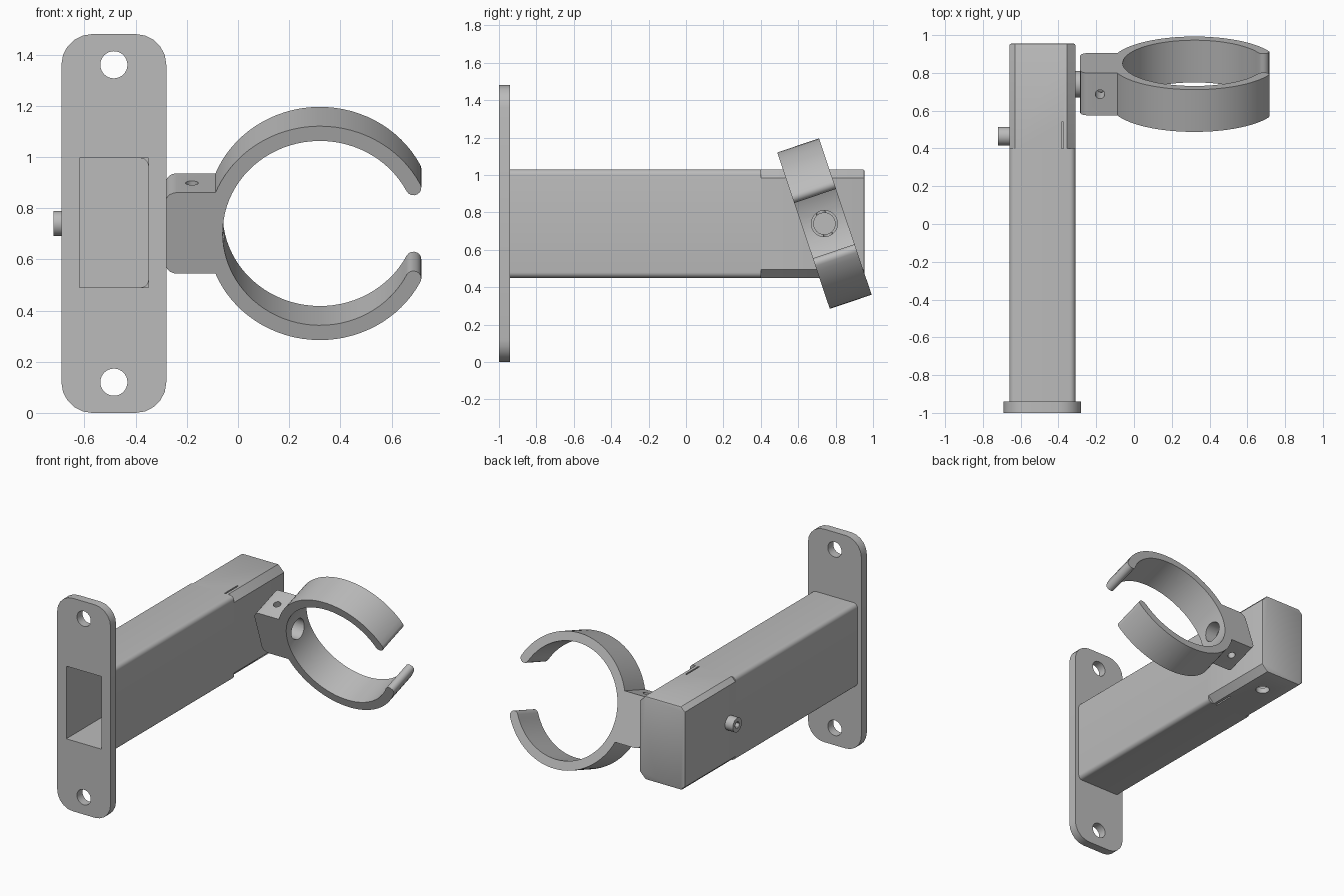
import bpy, bmesh, math
from mathutils import Vector, Matrix

if "Cube" in bpy.data.objects:
    bpy.data.objects.remove(bpy.data.objects["Cube"], do_unlink=True)

grey = bpy.data.materials.new("plain grey")
grey.use_nodes = True
colour = (0.5, 0.5, 0.5, 1)
grey.diffuse_color = colour
grey.node_tree.nodes["Principled BSDF"].inputs["Base Color"].default_value = colour

PIVOT = Vector((0, 0.74, 0.74))
TILT = math.radians(18.6)


def arc(cx, cz, r, start, end, n):
    """Points along an arc, angles in degrees."""
    angles = [math.radians(start + (end - start) * i / n) for i in range(n + 1)]
    return [(cx + r * math.cos(a), cz + r * math.sin(a)) for a in angles]


def rounded(x0, x1, z0, z1, r, n):
    """Rounded rectangle; r gives the four corner radii from upper right, anticlockwise."""
    corners = [(x1, z1, -1, -1), (x0, z1, 1, -1), (x0, z0, 1, 1), (x1, z0, -1, 1)]
    points = []
    for i, (x, z, sx, sz) in enumerate(corners):
        if r[i] == 0:
            points.append((x, z))
        else:
            points += arc(x + sx * r[i], z + sz * r[i], r[i], 90 * i, 90 * i + 90, n)
    return points


def prism(name, profile, y0, y1):
    """Extrude an x-z profile along y."""
    bm = bmesh.new()
    face = bm.faces.new([bm.verts.new((x, y0, z)) for x, z in profile])
    made = bmesh.ops.extrude_face_region(bm, geom=[face])["geom"]
    bmesh.ops.translate(bm, vec=(0, y1 - y0, 0),
                        verts=[v for v in made if isinstance(v, bmesh.types.BMVert)])
    bmesh.ops.recalc_face_normals(bm, faces=bm.faces)
    mesh = bpy.data.meshes.new(name)
    bm.to_mesh(mesh)
    bm.free()
    obj = bpy.data.objects.new(name, mesh)
    bpy.context.collection.objects.link(obj)
    mesh.materials.append(grey)
    return obj


def box(name, x0, x1, y0, y1, z0, z1):
    return prism(name, rounded(x0, x1, z0, z1, [0] * 4, 1), y0, y1)


def rod(name, centre, r, length, axis, n=32):
    """Cylinder along x, y or z."""
    obj = prism(name, arc(0, 0, r, 0, 360, n)[:-1], -length / 2, length / 2)
    turn = {"x": Matrix.Rotation(math.pi / 2, 4, "Z"), "y": Matrix(),
            "z": Matrix.Rotation(math.pi / 2, 4, "X")}[axis]
    obj.data.transform(Matrix.Translation(centre) @ turn)
    return obj


def select(obj):
    bpy.ops.object.select_all(action="DESELECT")
    obj.select_set(True)
    bpy.context.view_layer.objects.active = obj


def combine(target, *others, operation="DIFFERENCE"):
    """Apply booleans and remove the helper shapes."""
    select(target)
    for other in others:
        mod = target.modifiers.new("boolean", "BOOLEAN")
        mod.operation, mod.solver, mod.object = operation, "EXACT", other
        other.hide_render = True
        bpy.ops.object.modifier_apply(modifier=mod.name)
        bpy.data.objects.remove(other, do_unlink=True)


def smooth(obj):
    select(obj)
    bpy.ops.object.shade_smooth_by_angle(angle=math.radians(25))


# Wall plate with two screw holes and the tube opening
plate = prism("wall_plate", rounded(-0.69, -0.28, 0, 1.48, [0.12] * 4, 5), -1, -0.94)
combine(plate, box("opening", -0.62, -0.35, -1.1, -0.9, 0.49, 0.995),
        *[rod("screw_hole", (-0.485, -0.97, z), 0.053, 0.2, "y") for z in (0.12, 1.36)])
smooth(plate)

# Hollow arm; its far section has larger chamfers on the clamp side
tube = prism("arm_tube", rounded(-0.66, -0.31, 0.45, 1.03, [0.03] * 4, 5), -0.94, 0.4)
combine(tube, box("bore", -0.62, -0.35, -1, 0.5, 0.49, 0.995))
smooth(tube)

end = prism("arm_end", rounded(-0.66, -0.31, 0.45, 1.03, [0.045, 0.03, 0.03, 0.045], 1), 0.4, 0.955)
select(end)
bm = bmesh.new()
bm.from_mesh(end.data)
rim = [e for e in bm.edges if all(v.co.y > 0.95 for v in e.verts)]
bmesh.ops.bevel(bm, geom=rim, offset=0.01, segments=2, affect="EDGES", profile=0.5)
bm.to_mesh(end.data)
bm.free()
cavity = prism("cavity", rounded(-0.62, -0.35, 0.49, 0.995, [0.03, 0, 0, 0.03], 3), 0.3, 0.92)
slits = [box("slit", -0.384, -0.374, 0.39, 0.54, z - 0.02, z + 0.02) for z in (0.45, 1.03)]
combine(end, cavity, rod("drain_hole", (-0.485, 0.75, 0.46), 0.045, 0.12, "z"), *slits)
smooth(end)

# Socket-head locking screw
screw = rod("locking_screw", (-0.68, 0.465, 0.74), 0.049, 0.08, "x")
combine(screw, rod("socket", (-0.72, 0.465, 0.74), 0.025, 0.07, "x", 6))
smooth(screw)

# Open ring with rounded tips, on a drilled mounting block
RING_X, OUTER, INNER, GAP = 0.32, 0.441, 0.38, 27
mid, tip = (OUTER + INNER) / 2, (OUTER - INNER) / 2


def ring_tip(angle, start):
    a = math.radians(angle)
    return arc(RING_X + mid * math.cos(a), mid * math.sin(a), tip, start, start + 180, 8)[1:-1]


profile = (arc(RING_X, 0, OUTER, GAP, 360 - GAP, 72) + ring_tip(360 - GAP, -GAP)
           + arc(RING_X, 0, INNER, 360 - GAP, GAP, 72) + ring_tip(GAP, GAP + 180))
clamp = prism("clamp_ring", profile, -0.118, 0.118)
block = prism("block", rounded(-0.285, -0.082, -0.167, 0.167, [0, 0.045, 0.045, 0], 5), -0.118, 0.118)
combine(clamp, block, operation="UNION")
combine(clamp, rod("pivot_bore", (-0.1, 0, 0), 0.07, 0.16, "x"),
        rod("pin_hole", (-0.18, 0, 0), 0.025, 0.5, "z", 20))
clamp.location = PIVOT
clamp.rotation_euler.x = TILT
smooth(clamp)

# Pivot between the arm and the clamp
for name, x, r, length in (("pivot_boss", -0.3, 0.07, 0.05), ("pivot_bolt_head", -0.165, 0.06, 0.05)):
    smooth(rod(name, (x, PIVOT.y, PIVOT.z), r, length, "x"))
